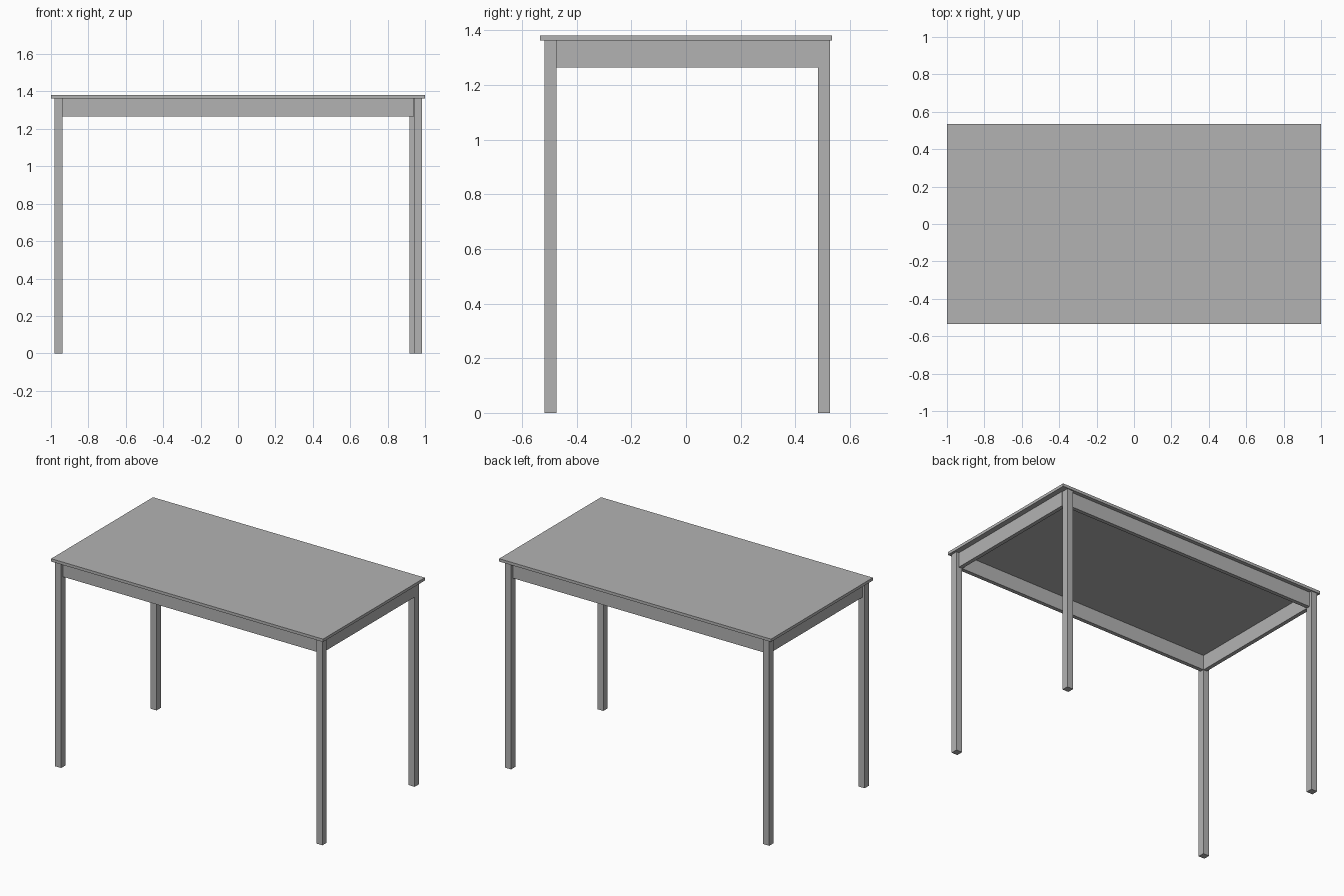
import bpy
import bmesh
from mathutils import Vector

cube = bpy.data.objects.get("Cube")
if cube:
    bpy.data.objects.remove(cube, do_unlink=True)

grey = bpy.data.materials.new("plain grey")
grey.use_nodes = True
colour = (0.45, 0.45, 0.45, 1)
grey.diffuse_color = colour
grey.node_tree.nodes["Principled BSDF"].inputs["Base Color"].default_value = colour


def box(name, low, high):
    """Flat-sided box between two opposite corners."""
    low, high = Vector(low), Vector(high)
    bm = bmesh.new()
    bmesh.ops.create_cube(bm, size=1)
    bmesh.ops.scale(bm, vec=high - low, verts=bm.verts)
    mesh = bpy.data.meshes.new(name)
    bm.to_mesh(mesh)
    bm.free()
    mesh.materials.append(grey)
    obj = bpy.data.objects.new(name, mesh)
    obj.location = (low + high) / 2
    bpy.context.collection.objects.link(obj)


HEIGHT, UNDER, RAIL_BOTTOM = 1.382, 1.363, 1.265
LEG, RAIL = 0.044, 0.026

# Tabletop
box("tabletop", (-1, -0.535, UNDER), (1, 0.535, HEIGHT))

# Legs, each placed by its lower x and y edge; the back left-hand one sits further in
legs = {
    "front_right_leg": (-0.982, -0.518),
    "front_left_leg": (0.94, -0.518),
    "back_right_leg": (-0.982, 0.484),
    "back_left_leg": (0.917, 0.484),
}
for name, (x, y) in legs.items():
    box(name, (x, y, 0), (x + LEG, y + LEG, UNDER))

# Apron rails, flush with the inner faces of the legs
inner_x, front_y, back_y = 0.939, -0.474, 0.484
box("front_rail", (-inner_x, front_y - RAIL, RAIL_BOTTOM), (inner_x, front_y, UNDER))
box("back_rail", (-inner_x, back_y, RAIL_BOTTOM), (0.917, back_y + RAIL, UNDER))
box("right_rail", (-inner_x - RAIL, front_y, RAIL_BOTTOM), (-inner_x, back_y, UNDER))
box("left_rail", (inner_x, front_y, RAIL_BOTTOM), (inner_x + RAIL, back_y, UNDER))
